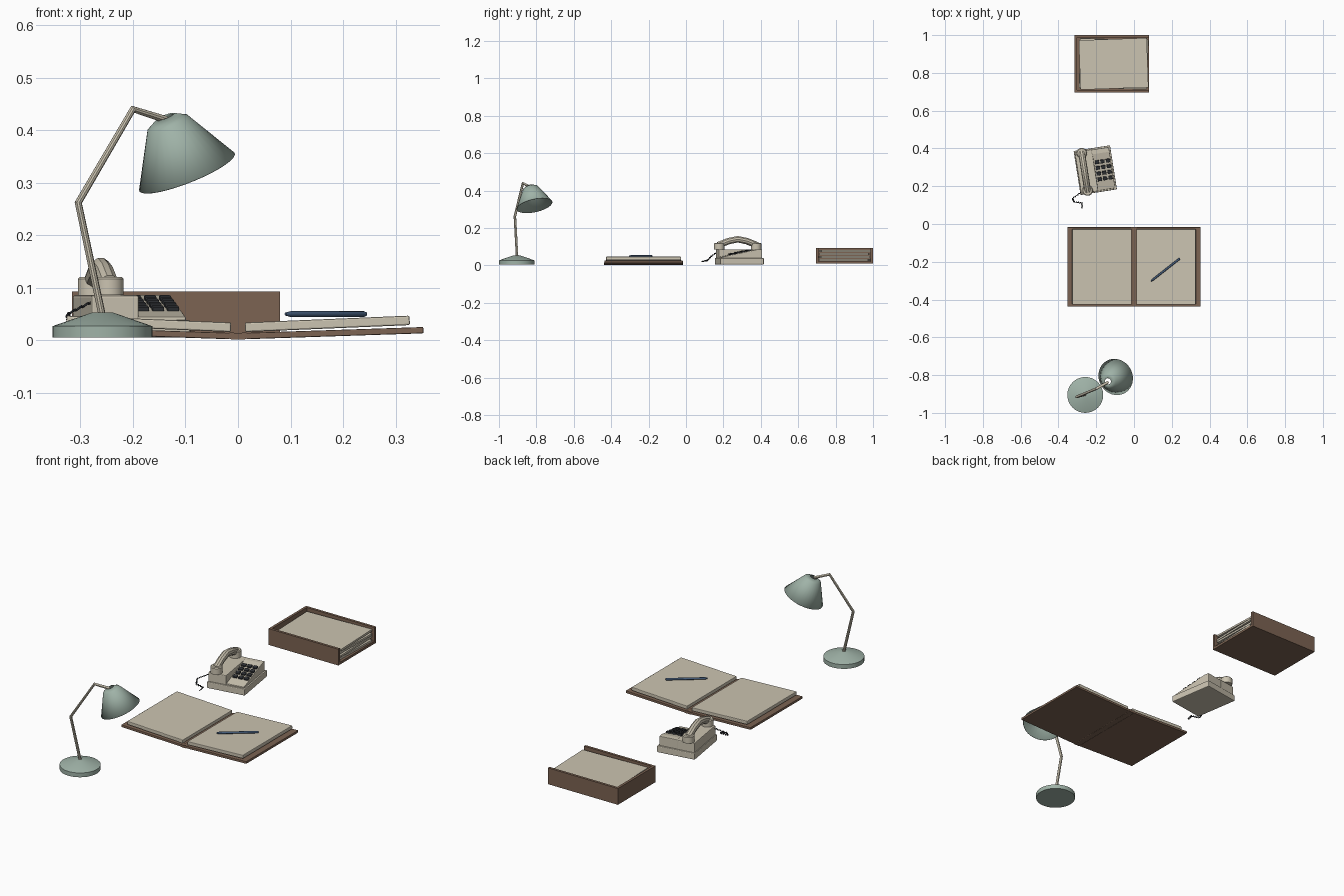
import bpy, bmesh, math
from math import radians
from mathutils import Matrix, Vector

cube = bpy.data.objects.get("Cube")
if cube:
    bpy.data.objects.remove(cube, do_unlink=True)


def material(name, color):
    m = bpy.data.materials.new(name)
    m.use_nodes = True
    m.diffuse_color = (*color, 1)
    m.node_tree.nodes["Principled BSDF"].inputs["Base Color"].default_value = (*color, 1)
    return m


CREAM = material("cream", (0.60, 0.55, 0.44))
GREEN = material("sage green", (0.35, 0.45, 0.39))
BROWN = material("leather brown", (0.20, 0.125, 0.085))
BLUE = material("ink blue", (0.06, 0.11, 0.20))
DARK = material("charcoal", (0.03, 0.033, 0.038))
IDENT = Matrix.Identity(4)


def finish(name, bm, mat, matrix=IDENT, smooth=False, bevel=0):
    bmesh.ops.recalc_face_normals(bm, faces=bm.faces)
    mesh = bpy.data.meshes.new(name)
    bm.to_mesh(mesh)
    bm.free()
    mesh.materials.append(mat)
    ob = bpy.data.objects.new(name, mesh)
    bpy.context.collection.objects.link(ob)
    ob.matrix_world = matrix
    if bevel:
        mod = ob.modifiers.new("soft_edges", "BEVEL")
        mod.width, mod.segments = bevel, 2
    if smooth:
        shade(ob)
    return ob


def shade(ob):
    bpy.ops.object.select_all(action="DESELECT")
    ob.select_set(True)
    bpy.context.view_layer.objects.active = ob
    bpy.ops.object.shade_smooth_by_angle(angle=radians(35))


def box(name, size, loc, mat, parent=IDENT, rot=IDENT, bevel=0):
    bm = bmesh.new()
    bmesh.ops.create_cube(bm, size=1, matrix=Matrix.Diagonal((*size, 1)))
    return finish(name, bm, mat, parent @ Matrix.Translation(loc) @ rot, bevel=bevel)


def lathe(name, profile, mat, matrix=IDENT, steps=32):
    # Revolves (radius, height) points about local z
    bm = bmesh.new()
    verts = [bm.verts.new((r, 0, z)) for r, z in profile]
    edges = [bm.edges.new(p) for p in zip(verts, verts[1:])]
    bmesh.ops.spin(bm, geom=verts + edges, axis=(0, 0, 1), cent=(0, 0, 0),
                   angle=math.tau, steps=steps)
    bmesh.ops.remove_doubles(bm, verts=bm.verts, dist=1e-5)
    return finish(name, bm, mat, matrix, smooth=True)


def prism(name, outline, x0, x1, mat, parent=IDENT, bevel=0):
    # Extrudes a (y, z) outline along x
    bm = bmesh.new()
    face = bm.faces.new([bm.verts.new((x0, y, z)) for y, z in outline])
    ext = bmesh.ops.extrude_face_region(bm, geom=[face])["geom"]
    bmesh.ops.translate(bm, vec=(x1 - x0, 0, 0),
                        verts=[v for v in ext if isinstance(v, bmesh.types.BMVert)])
    return finish(name, bm, mat, parent, bevel=bevel)


def tube(name, points, radius, mat, parent=IDENT):
    curve = bpy.data.curves.new(name, "CURVE")
    curve.dimensions = "3D"
    curve.bevel_depth, curve.bevel_resolution = radius, 3
    curve.use_fill_caps = True
    spline = curve.splines.new("POLY")
    spline.points.add(len(points) - 1)
    for p, co in zip(spline.points, points):
        p.co = (*co, 1)
    curve.materials.append(mat)
    ob = bpy.data.objects.new(name, curve)
    bpy.context.collection.objects.link(ob)
    ob.matrix_world = parent
    bpy.ops.object.select_all(action="DESELECT")
    ob.select_set(True)
    bpy.context.view_layer.objects.active = ob
    bpy.ops.object.convert(target="MESH")
    shade(bpy.context.object)


def aim(loc, direction):
    rot = Vector(direction).to_track_quat("Z", "Y").to_matrix().to_4x4()
    return Matrix.Translation(loc) @ rot


# Desk lamp
lathe("lamp_base", [(0, .005), (.095, .005), (.095, .027), (.02, .053), (0, .053)],
      GREEN, Matrix.Translation((-.258, -.905, 0)))
tube("lamp_arm", [(-.258, -.903, .045), (-.304, -.915, .262),
                  (-.2, -.872, .44), (-.137, -.837, .42)], .007, CREAM)
shade_ob = lathe("lamp_shade", [(.098, 0), (.041, .103), (.018, .116)], GREEN,
                 aim((-.097, -.81, .32), (-.36, -.2, .91)))
solid = shade_ob.modifiers.new("thickness", "SOLIDIFY")
solid.thickness = .003

# Open notebook
for s, side in ((1, "left"), (-1, "right")):
    box(f"{side}_cover", (.338, .42, .012), (s * .184, -.227, .0138), BROWN,
        rot=Matrix.Rotation(radians(-1.9 * s), 4, "Y"), bevel=.002)
    box(f"{side}_pages", (.314, .4, .018), (s * .17, -.227, .0315), CREAM,
        rot=Matrix.Rotation(radians(-2.4 * s), 4, "Y"), bevel=.003)
    lathe(f"{side}_hinge", [(0, -.211), (.007, -.211), (.007, .211), (0, .211)], BROWN,
          aim((s * .012, -.227, .009), (0, 1, 0)), steps=12)
box("spine", (.026, .422, .012), (0, -.227, .008), BROWN)

# Pen
lathe("pen", [(0, -.098), (.003, -.097), (.0055, -.085), (.0055, .092), (.004, .097), (0, .097)],
      BLUE, aim((.167, -.242, .05), (.79, .62, 0)), steps=12)

# Telephone, built in its own frame
phone = Matrix.Translation((-.205, .285, 0)) @ Matrix.Rotation(radians(9), 4, "Z")
box("phone_base", (.195, .236, .034), (0, 0, .022), CREAM, phone, bevel=.004)
prism("phone_keypad_wedge", [(-.11, .035), (-.11, .045), (.085, .086), (.11, .086), (.11, .035)],
      -.005, .09, CREAM, phone, bevel=.003)
box("phone_cradle", (.092, .224, .052), (-.047, 0, .06), CREAM, phone, bevel=.004)
slope = math.atan2(.041, .195)
panel = phone @ Matrix.Translation((.045, -.005, .068)) @ Matrix.Rotation(slope, 4, "X")
for row in range(4):
    for col in range(3):
        box(f"key_{row}_{col}", (.022, .019, .01),
            ((col - 1) * .029, (row - 1.5) * .031, .002), DARK, panel, bevel=.002)

# Handset resting on the cradle
for s, part in ((-1, "mouthpiece"), (1, "earpiece")):
    lathe(part, [(0, .086), (.028, .086), (.028, .117), (.024, .121), (0, .121)], CREAM,
          phone @ Matrix.Translation((-.057, s * .1, 0)), steps=20)
tube("handset_grip", [(-.057, -.105, .108), (-.057, -.05, .13), (-.057, 0, .14),
                      (-.057, .05, .13), (-.057, .105, .108)], .018, CREAM, phone)

# Coiled cord: helix wound along a bent path
path = [Vector(p) for p in ((-.275, .17, .075), (-.325, .135, .05),
                            (-.318, .118, .03), (-.275, .112, .026), (-.275, .085, .022))]
coil = []
for a, b in zip(path, path[1:]):
    for i in range(24):
        t = i / 24 * math.tau * 4
        coil.append(a.lerp(b, i / 24) + Vector((math.cos(t), math.sin(t), math.cos(t))) * .0025)
tube("phone_cord", coil, .0022, DARK)

# Letter tray, open on one end
cx, cy = -.118, .848
box("tray_floor", (.395, .304, .012), (cx, cy, .016), BROWN)
box("tray_back_wall", (.013, .304, .083), (-.309, cy, .0515), BROWN)
for s in (-1, 1):
    box(f"tray_side_wall_{s}", (.395, .013, .083), (cx, cy + s * .1455, .0515), BROWN)
for i, angle in enumerate((-2, 1.5, -1, 2)):
    box(f"paper_stack_{i}", (.36, .262, .01), (cx + .01, cy, .03 + i * .0155), CREAM,
        rot=Matrix.Rotation(radians(angle), 4, "Z"))
